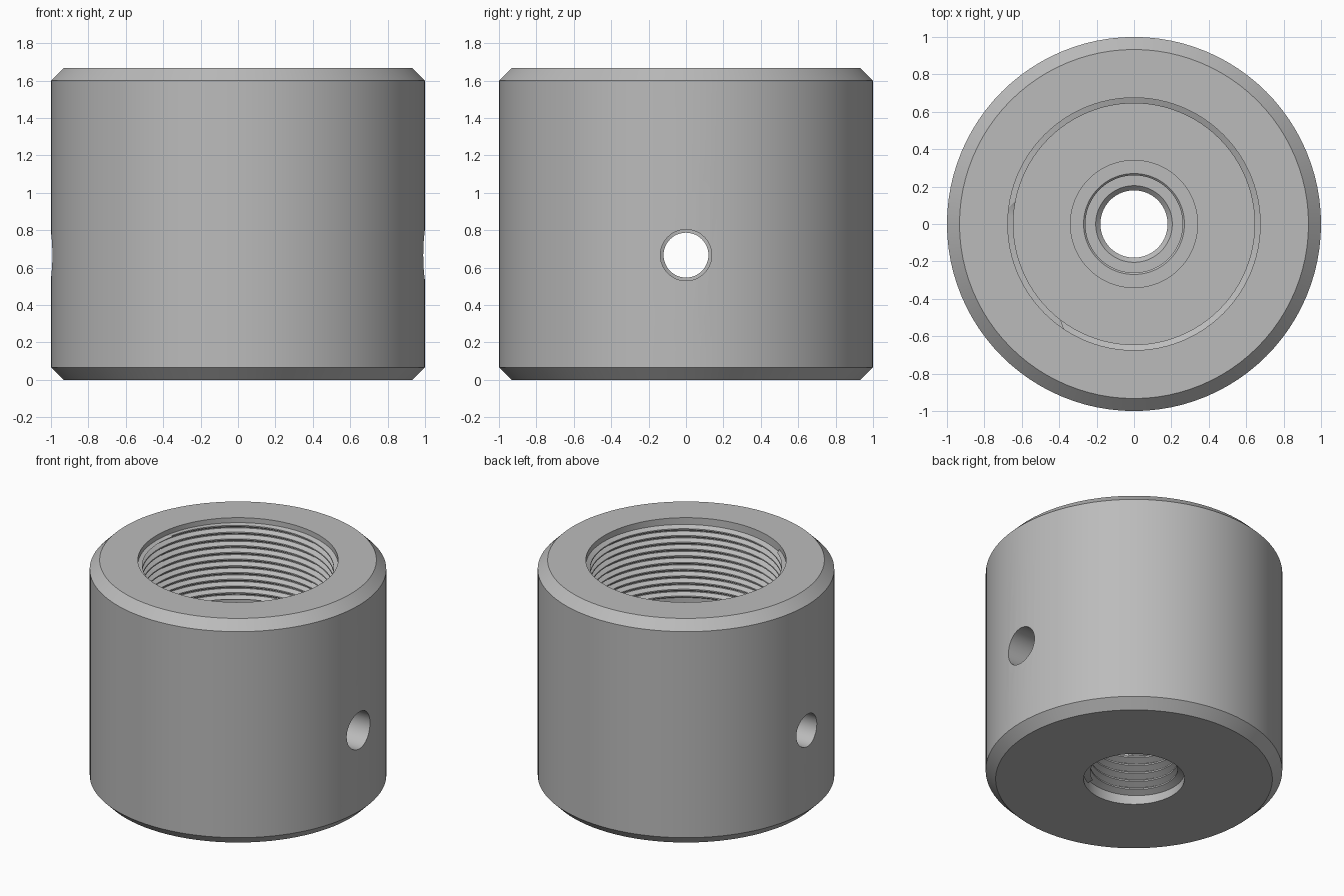
import bpy, bmesh, math

SEGMENTS = 96

old = bpy.data.objects.get("Cube")
if old:
    bpy.data.objects.remove(old, do_unlink=True)

# Single bare metal colour
metal = bpy.data.materials.new("steel_grey")
metal.use_nodes = True
grey = (0.5, 0.5, 0.5, 1)
metal.diffuse_color = grey
metal.node_tree.nodes["Principled BSDF"].inputs["Base Color"].default_value = grey


def thread(top, bottom, root, crest, pitch, turn):
    """Zigzag profile of a helical thread at one angle, listed downwards."""
    shape = ((0, root), (0.12, root), (0.47, crest), (0.65, crest))
    points = []
    for ridge in range(math.ceil((top - bottom) / pitch) + 2):
        for step, radius in shape:
            z = top + pitch * (1 + turn - ridge - step)
            if z >= top:
                points.append((root, top))
            elif z <= bottom:
                points.append((root, bottom))
            else:
                points.append((radius, z))
    return points


def section(turn):
    """Closed wall profile: outside, upper bore, stepped seat, lower bore."""
    outside = [(0.933, 0), (1, 0.067), (1, 1.6), (0.933, 1.667), (0.675, 1.667)]
    upper = thread(1.63, 1.07, 0.675, 0.645, 0.05, turn)
    seat = [(0.675, 1), (0.34, 1), (0.34, 0.93), (0.27, 0.93), (0.26, 0.92),
            (0.26, 0.5), (0.205, 0.5), (0.18, 0.475), (0.18, 0.43), (0.34, 0.43)]
    lower = thread(0.4, 0.05, 0.34, 0.295, 0.062, turn)
    return outside + upper + seat + lower + [(0.34, 0)]


# Threaded collar, swept around the axis
bm = bmesh.new()
columns = []
for i in range(SEGMENTS + 1):
    turn = i / SEGMENTS
    a = turn * math.tau
    columns.append([bm.verts.new((r * math.cos(a), r * math.sin(a), z))
                    for r, z in section(turn)])
for left, right in zip(columns, columns[1:]):
    for k in range(len(left)):
        n = (k + 1) % len(left)
        bm.faces.new((left[k], right[k], right[n], left[n]))
bmesh.ops.remove_doubles(bm, verts=bm.verts, dist=0.00002)
bmesh.ops.recalc_face_normals(bm, faces=bm.faces)
mesh = bpy.data.meshes.new("threaded_collar")
bm.to_mesh(mesh)
bm.free()
mesh.materials.append(metal)
collar = bpy.data.objects.new("threaded_collar", mesh)
bpy.context.collection.objects.link(collar)

# Cross holes, slightly wider on the left side
for side, radius in ((1, 0.137), (-1, 0.12)):
    bpy.ops.mesh.primitive_cylinder_add(
        vertices=48, radius=radius, depth=1.1,
        location=(side * 0.6, 0, 0.667), rotation=(0, math.pi / 2, 0))
    cutter = bpy.context.object
    cutter.name = "cross_hole_cutter"
    cutter.hide_render = True
    cutter.data.materials.append(metal)
    bpy.context.view_layer.objects.active = collar
    cut = collar.modifiers.new("cross_hole", 'BOOLEAN')
    cut.operation = 'DIFFERENCE'
    cut.solver = 'EXACT'
    cut.object = cutter
    bpy.ops.object.modifier_apply(modifier=cut.name)
    bpy.data.objects.remove(cutter, do_unlink=True)

# Smooth walls with crisp edges
bpy.ops.object.select_all(action='DESELECT')
collar.select_set(True)
bpy.context.view_layer.objects.active = collar
bpy.ops.object.shade_smooth_by_angle(angle=math.radians(25))
